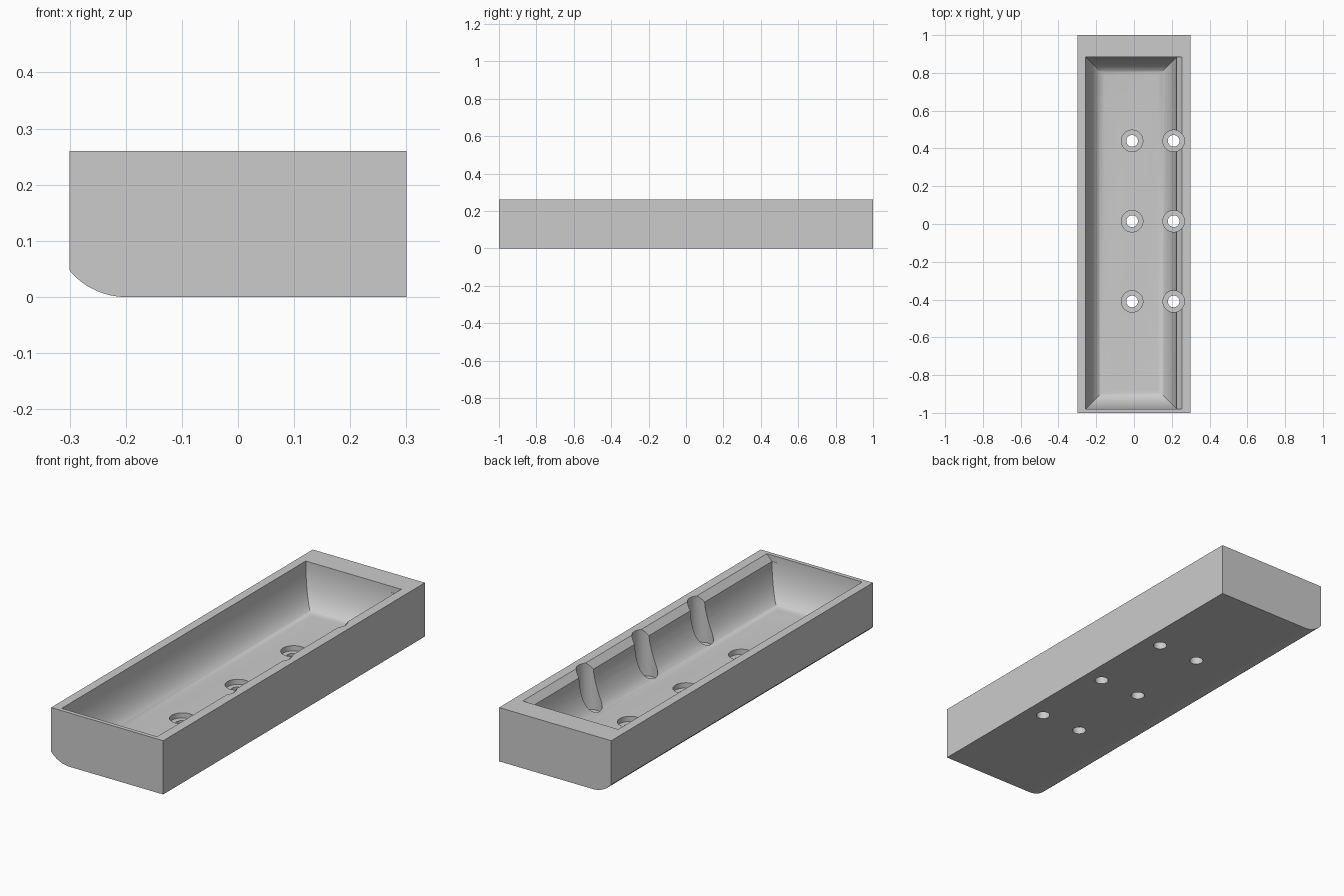
import bpy, bmesh, math

if "Cube" in bpy.data.objects:
    bpy.data.objects.remove(bpy.data.objects["Cube"])

grey = bpy.data.materials.new("light_grey")
grey.diffuse_color = (0.6, 0.6, 0.6, 1)
grey.use_nodes = True
grey.node_tree.nodes["Principled BSDF"].inputs["Base Color"].default_value = grey.diffuse_color

TOP, FLOOR = 0.26, 0.06


def finish(name, bm):
    bmesh.ops.recalc_face_normals(bm, faces=bm.faces)
    mesh = bpy.data.meshes.new(name)
    bm.to_mesh(mesh)
    bm.free()
    obj = bpy.data.objects.new(name, mesh)
    bpy.context.collection.objects.link(obj)
    mesh.materials.append(grey)
    return obj


def loft(name, rings):
    """Closed solid through rings with equal point counts."""
    bm = bmesh.new()
    loops = [[bm.verts.new(p) for p in ring] for ring in rings]
    for a, b in zip(loops, loops[1:]):
        for i in range(len(a)):
            j = (i + 1) % len(a)
            bm.faces.new((a[i], a[j], b[j], b[i]))
    bm.faces.new(loops[0])
    bm.faces.new(loops[-1])
    return finish(name, bm)


def prism(name, profile, y0, y1):
    return loft(name, [[(x, y, z) for x, z in profile] for y in (y0, y1)])


def cut(target, cutter):
    cutter.hide_render = True
    mod = target.modifiers.new(cutter.name, 'BOOLEAN')
    mod.operation, mod.solver, mod.object = 'DIFFERENCE', 'EXACT', cutter
    bpy.context.view_layer.objects.active = target
    bpy.ops.object.modifier_apply(modifier=mod.name)
    bpy.data.objects.remove(cutter)


def drill(target, x, y, radius, z0, z1):
    rings = [[(x + radius * math.cos(k * math.tau / 40),
               y + radius * math.sin(k * math.tau / 40), z) for k in range(40)]
             for z in (z0, z1)]
    cut(target, loft("drill", rings))


# Outer block with one rounded lower edge
R = 0.13
arc_end = math.acos(1 - 0.047 / R)
profile = [(0.3, 0), (0.3, TOP), (-0.3, TOP)]
for k in range(12, -1, -1):
    a = arc_end * k / 12
    profile.append((-0.2 - 0.1 * math.sin(a) / math.sin(arc_end), R * (1 - math.cos(a))))
tray = prism("tray", profile, -1, 1)

# Basin with coved walls on all four sides
rings = []
for k in range(-1, 17):
    a = max(k, 0) / 16 * math.pi / 2
    inset = 0.1 * (1 - math.cos(a))
    z = TOP - (TOP - FLOOR) * math.sin(a) if k >= 0 else TOP + 0.1
    x0, x1 = -0.257 + inset, 0.227 - inset
    y0, y1 = -0.98 + inset, 0.885 - inset
    rings.append([(x0, y0, z), (x1, y0, z), (x1, y1, z), (x0, y1, z)])
cut(tray, loft("basin", rings))

# Sloped lip along the right side of the basin
cut(tray, prism("lip", [(0.2, 0.3), (0.2, 0.23), (0.226, 0.23), (0.254, TOP), (0.254, 0.3)],
                -0.98, 0.885))

# Two rows of counterbored screw holes; the right row grooves the wall
for x in (-0.01, 0.21):
    for y in (-0.41, 0.015, 0.44):
        drill(tray, x, y, 0.057, 0.035, 0.4)
        drill(tray, x, y, 0.031, -0.1, 0.1)

bpy.ops.object.select_all(action='DESELECT')
tray.select_set(True)
bpy.context.view_layer.objects.active = tray
bpy.ops.object.shade_smooth_by_angle(angle=math.radians(30))
